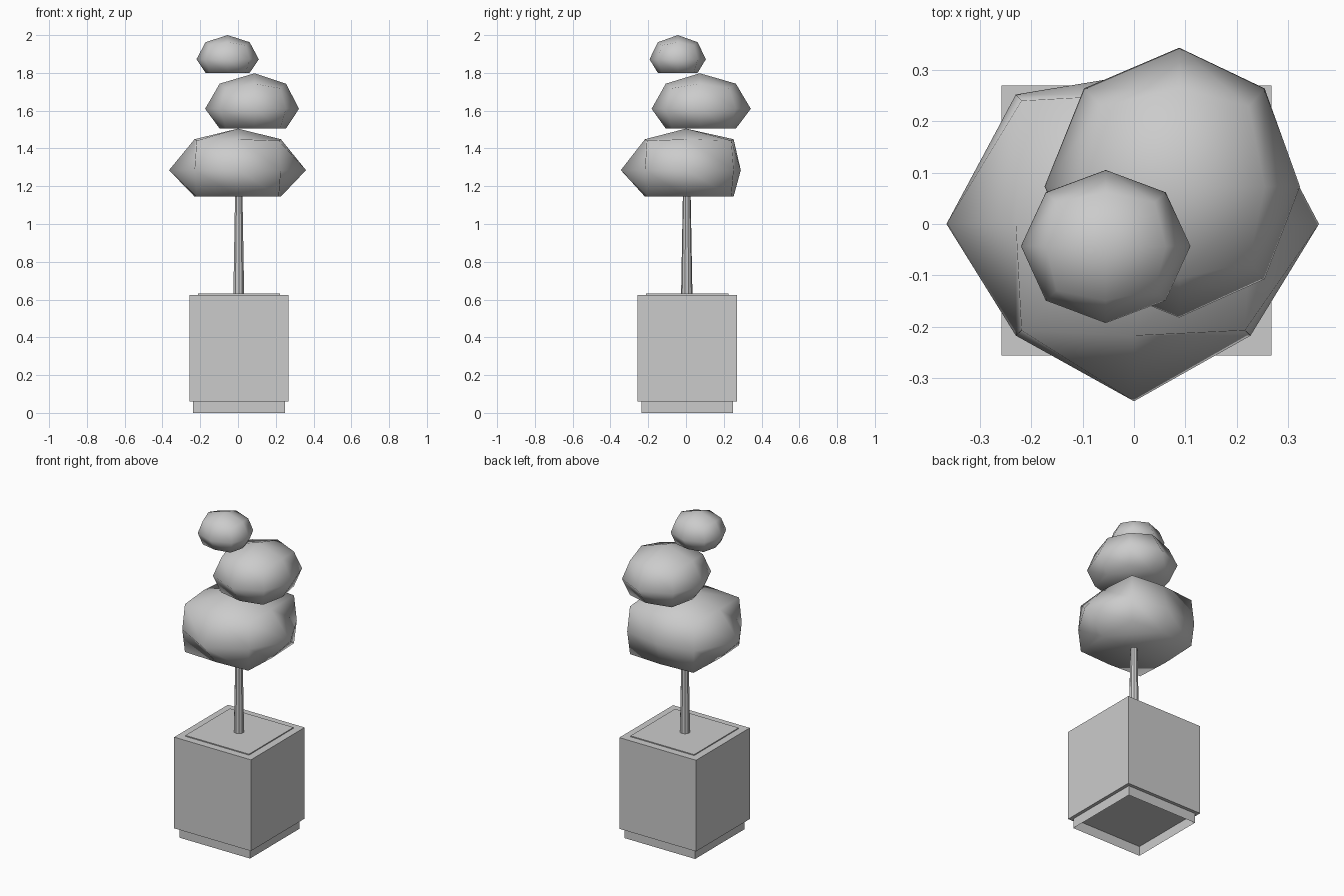
import bpy
import bmesh
from mathutils import Vector

if "Cube" in bpy.data.objects:
    bpy.data.objects.remove(bpy.data.objects["Cube"], do_unlink=True)

grey = bpy.data.materials.new("plain grey")
grey.use_nodes = True
grey.diffuse_color = (0.6, 0.6, 0.6, 1)
grey.node_tree.nodes["Principled BSDF"].inputs["Base Color"].default_value = (0.6, 0.6, 0.6, 1)


def finish(bm, name, smooth=False):
    bmesh.ops.recalc_face_normals(bm, faces=bm.faces)
    mesh = bpy.data.meshes.new(name)
    bm.to_mesh(mesh)
    bm.free()
    mesh.materials.append(grey)
    for poly in mesh.polygons:
        poly.use_smooth = smooth
    obj = bpy.data.objects.new(name, mesh)
    bpy.context.collection.objects.link(obj)
    return obj


def box(name, width, z0, z1, open_ends=False):
    """Square block centred under the trunk; optionally just its four walls."""
    bm = bmesh.new()
    bmesh.ops.create_cube(bm, size=1)
    for v in bm.verts:
        v.co = (v.co.x * width + 0.005, v.co.y * width + 0.007,
                z1 if v.co.z > 0 else z0)
    if open_ends:
        bm.normal_update()
        ends = [f for f in bm.faces if abs(f.normal.z) > 0.5]
        bmesh.ops.delete(bm, geom=ends, context='FACES_ONLY')
    return finish(bm, name)


def foliage(name, centre, low, high, floor, back=9, top=9, edge=0.707, corner=0.577):
    """Puffed-up divided cube with its own reach per direction and a flat underside."""
    bm = bmesh.new()
    bmesh.ops.create_cube(bm, size=2)
    bmesh.ops.subdivide_edges(bm, edges=bm.edges[:], cuts=1, use_grid_fill=True)
    factors = {1: 1.0, 2: edge, 3: corner}
    for v in bm.verts:
        p = v.co.copy()
        f = factors[sum(abs(c) > 0.5 for c in p)]
        q = Vector([c * f * (high[i] if c > 0 else low[i]) for i, c in enumerate(p)])
        q.y = min(q.y, back)
        q.z = min(max(q.z, floor), top)
        v.co = q + Vector(centre)
    return finish(bm, name, smooth=True)


# Planter: open-bottomed plinth, square pot, slightly raised soil
box("planter_plinth", 0.485, 0, 0.06, open_ends=True)
box("planter_pot", 0.526, 0.06, 0.625)
box("soil", 0.436, 0.625, 0.631)

# Tapered trunk
bm = bmesh.new()
bmesh.ops.create_cone(bm, cap_ends=True, segments=10, radius1=0.03, radius2=0.02, depth=0.56)
bmesh.ops.translate(bm, verts=bm.verts, vec=(0.004, 0.004, 0.91))
trunk = finish(bm, "trunk")
bpy.context.view_layer.objects.active = trunk
trunk.select_set(True)
bpy.ops.object.shade_smooth_by_angle()
trunk.select_set(False)

# Three clipped foliage balls
foliage("lower_foliage", (0, 0, 1.285), (0.365, 0.345, 0.26), (0.36, 0.4, 0.26),
        -0.14, back=0.29, top=0.22, edge=0.63, corner=0.6)
foliage("middle_foliage", (0.088, 0.073, 1.61), (0.262, 0.255, 0.19), (0.235, 0.27, 0.188), -0.105)
foliage("upper_foliage", (-0.055, -0.043, 1.872), (0.165, 0.15, 0.128), (0.165, 0.148, 0.128), -0.072)
